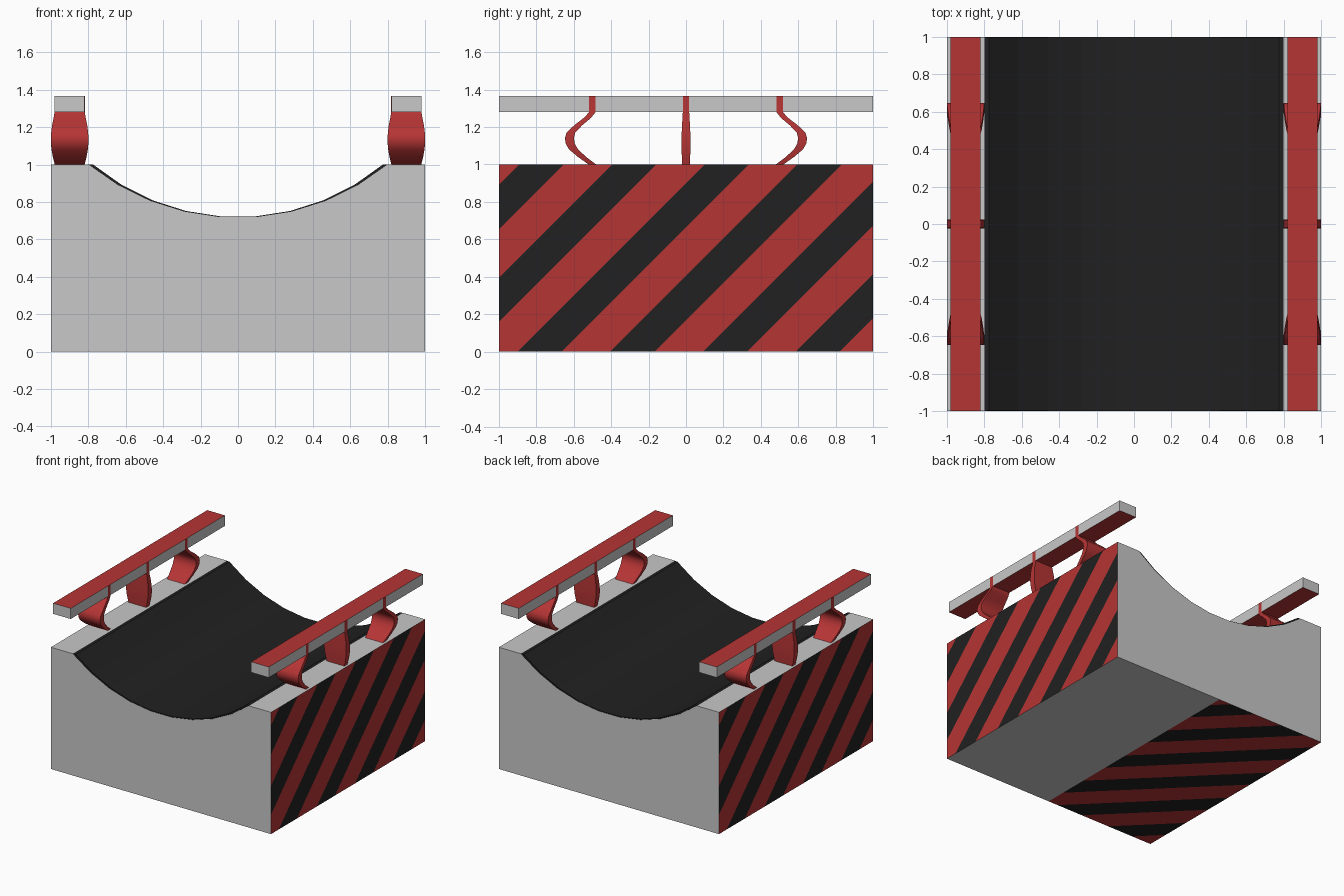
import bpy, bmesh, math
from mathutils import Vector

if "Cube" in bpy.data.objects:
    bpy.data.objects.remove(bpy.data.objects["Cube"])


def material(name, r, g, b):
    m = bpy.data.materials.new(name)
    m.diffuse_color = (r, g, b, 1)
    m.use_nodes = True
    m.node_tree.nodes["Principled BSDF"].inputs["Base Color"].default_value = m.diffuse_color
    return m


GREY = material("light_grey", 0.58, 0.58, 0.58)
RED = material("signal_red", 0.47, 0.035, 0.035)
BLACK = material("soft_black", 0.015, 0.015, 0.015)
MATS = [GREY, RED, BLACK]


def finish(bm, name):
    bmesh.ops.recalc_face_normals(bm, faces=bm.faces)
    me = bpy.data.meshes.new(name)
    bm.to_mesh(me)
    bm.free()
    for m in MATS:
        me.materials.append(m)
    ob = bpy.data.objects.new(name, me)
    bpy.context.collection.objects.link(ob)
    return ob


def prism(profile, y0, y1):
    """Extrude an (x, z) outline along y."""
    bm = bmesh.new()
    f = bm.faces.new([bm.verts.new((x, y0, z)) for x, z in profile])
    r = bmesh.ops.extrude_face_region(bm, geom=[f])
    for v in r["geom"]:
        if isinstance(v, bmesh.types.BMVert):
            v.co.y = y1
    bm.normal_update()
    return bm


def arc(half, depth, n=9):
    """Channel curve from +half to -half, dipping from z = 1 by depth."""
    rad = (half ** 2 + depth ** 2) / (2 * depth)
    a = math.asin(half / rad)
    zc = 1 - depth + rad
    return [(rad * math.sin(a - 2 * a * i / n), zc - rad * math.cos(a - 2 * a * i / n))
            for i in range(n + 1)]


def cut(bm, test, co, no):
    faces = [f for f in bm.faces if test(f)]
    geom = set(faces)
    for f in faces:
        geom.update(f.edges)
        geom.update(f.verts)
    bmesh.ops.bisect_plane(bm, geom=list(geom), dist=1e-5, plane_co=co, plane_no=no)


PERIOD, BAND, START = 0.495, 0.236, 0.9


def stripe(bm, test, direction, offset):
    """Cut 45 degree hazard stripes where value = direction . p + offset."""
    d = Vector(direction)
    for k in range(-7, 8):
        for edge in (0, BAND):
            value = k * PERIOD + edge
            cut(bm, test, d * ((value - offset) / d.length_squared), d)
    for f in bm.faces:
        if test(f):
            v = d.dot(f.calc_center_median()) + offset
            f.material_index = 2 if v % PERIOD < BAND else 1


# Main block with a curved channel
bm = prism([(-1, 0), (1, 0), (1, 1)] + arc(0.8, 0.285) + [(-1, 1)], -1, 1)
bmesh.ops.recalc_face_normals(bm, faces=bm.faces)


def is_bottom(f):
    return f.normal.z < -0.9


def half_bottom(f):
    return is_bottom(f) and f.calc_center_median().x < 0


cut(bm, is_bottom, (0, 0, 0), (1, 0, 0))
stripe(bm, lambda f: f.normal.x > 0.99, (0, 1, -1), START)
stripe(bm, lambda f: f.normal.x < -0.99, (0, -1, -1), START)
stripe(bm, half_bottom, (-1, -1, 0), START - 1)
for f in bm.faces:
    c = f.calc_center_median()
    if f.normal.z > 0.3 and c.z < 0.99:
        f.material_index = 2
finish(bm, "channel_block")

# Dark lining, thicker towards the rims
bm = prism(arc(0.8, 0.285) + arc(0.775, 0.281)[::-1], -0.996, 0.996)
for f in bm.faces:
    f.material_index = 2
finish(bm, "channel_lining")

# Springy leg: (z, sideways bow, half thickness along y, half width along x)
LEG = [(1.0, 0.0, 0.02, 0.08), (1.04, 0.055, 0.022, 0.09), (1.08, 0.1, 0.024, 0.097),
       (1.11, 0.118, 0.024, 0.1), (1.14, 0.123, 0.024, 0.1), (1.17, 0.115, 0.023, 0.099),
       (1.21, 0.075, 0.021, 0.094), (1.25, 0.025, 0.019, 0.086), (1.28, 0.0, 0.017, 0.081),
       (1.367, 0.0, 0.017, 0.081)]


def leg(name, x, y, bow):
    bm = bmesh.new()
    rings = []
    for z, b, t, w in LEG:
        cy = y + bow * b
        rings.append([bm.verts.new((x + sx * w, cy + sy * t, z))
                      for sx, sy in ((-1, -1), (1, -1), (1, 1), (-1, 1))])
    for a, b in zip(rings, rings[1:]):
        for i in range(4):
            j = (i + 1) % 4
            bm.faces.new((a[i], a[j], b[j], b[i]))
    bm.faces.new(rings[0])
    bm.faces.new(rings[-1])
    for f in bm.faces:
        f.material_index = 1
        f.smooth = True
    ob = finish(bm, name)
    bpy.ops.object.select_all(action="DESELECT")
    ob.select_set(True)
    bpy.context.view_layer.objects.active = ob
    bpy.ops.object.shade_smooth_by_angle(angle=math.radians(40))


# Rails and their legs on both sides
for side, sx in (("left", -0.9), ("right", 0.9)):
    bm = prism([(sx - 0.08, 1.28), (sx + 0.08, 1.28), (sx + 0.08, 1.367), (sx - 0.08, 1.367)], -1, 1)
    bmesh.ops.recalc_face_normals(bm, faces=bm.faces)
    for f in bm.faces:
        f.material_index = 1 if abs(f.normal.z) > 0.9 else 0
    finish(bm, side + "_rail")
    for place, y, bow in (("front", -0.5, -1), ("middle", 0, 0), ("back", 0.5, 1)):
        leg(f"{side}_{place}_leg", sx, y, bow)
